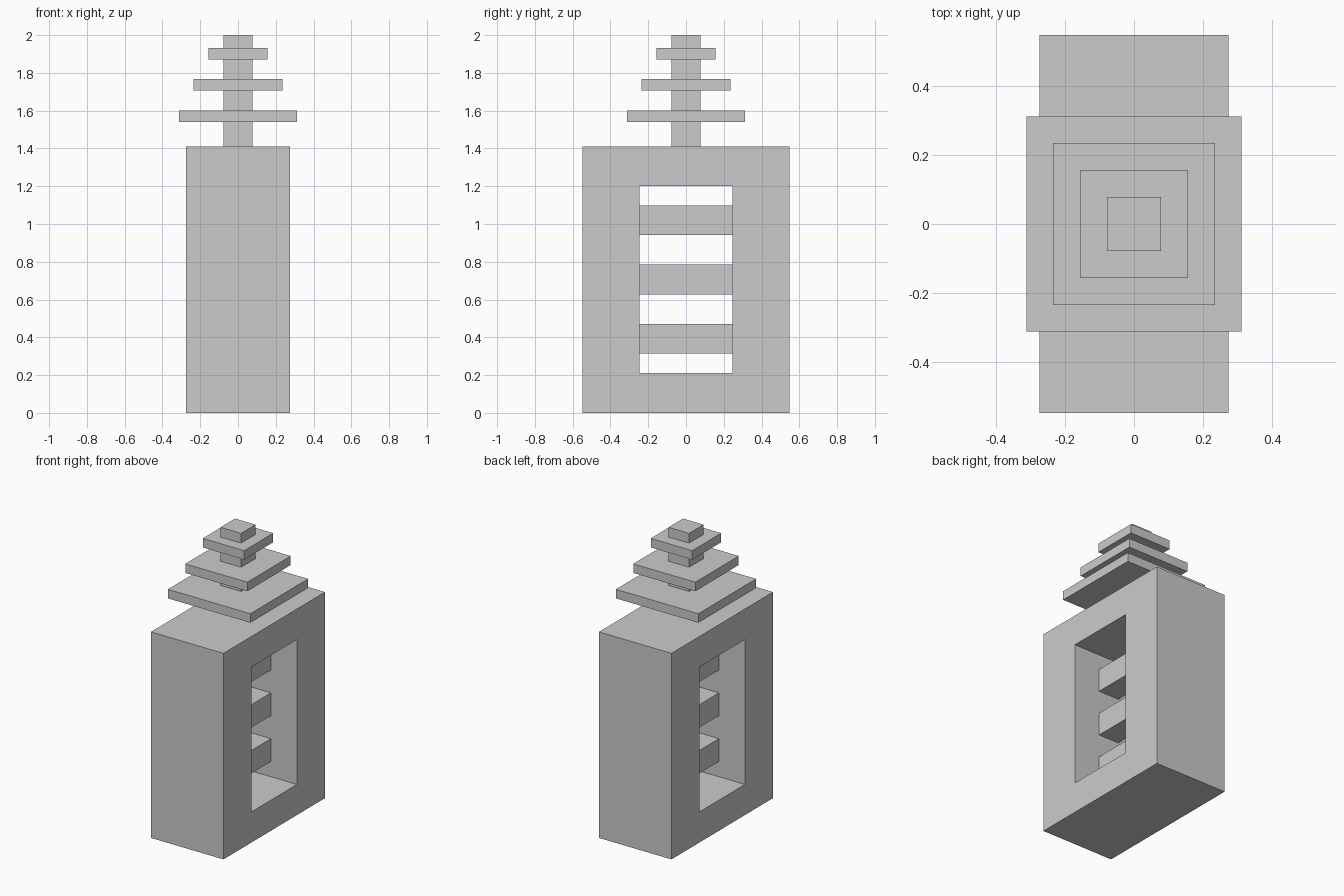
import bpy, bmesh

if "Cube" in bpy.data.objects:
    bpy.data.objects.remove(bpy.data.objects["Cube"])


def add_object(name, bm):
    bmesh.ops.recalc_face_normals(bm, faces=bm.faces)
    mesh = bpy.data.meshes.new(name)
    bm.to_mesh(mesh)
    bm.free()
    obj = bpy.data.objects.new(name, mesh)
    bpy.context.collection.objects.link(obj)
    return obj


def box(name, hx, hy, z0, z1):
    """Box centred on x = y = 0, from half sizes and a height range."""
    bm = bmesh.new()
    bmesh.ops.create_cube(bm, size=2)
    for v in bm.verts:
        v.co = (v.co.x * hx, v.co.y * hy, z0 if v.co.z < 0 else z1)
    return add_object(name, bm)


def window_frame(name, hx, outer, inner):
    """Rectangular frame in the YZ plane; outer and inner are (half y, z0, z1)."""
    bm = bmesh.new()

    def ring(x, rect):
        hy, z0, z1 = rect
        return [bm.verts.new((x, y, z))
                for y, z in ((-hy, z0), (hy, z0), (hy, z1), (-hy, z1))]

    # Section rings in order around the frame's wall
    rings = [ring(-hx, outer), ring(hx, outer), ring(hx, inner), ring(-hx, inner)]
    for k in range(4):
        a, b = rings[k], rings[(k + 1) % 4]
        for i in range(4):
            j = (i + 1) % 4
            bm.faces.new((a[i], a[j], b[j], b[i]))
    return add_object(name, bm)


# Main body with a window running through it along x
window_frame("body_frame", 0.2745, (0.549, 0, 1.411), (0.245, 0.21, 1.202))

# Slats across the window
for i in range(3):
    z = 0.314 + i * 0.3137
    box(f"window_slat_{i + 1}", 0.078, 0.245, z, z + 0.157)

# Central post on the roof
box("spire_post", 0.078, 0.078, 1.411, 2.0)

# Square plates shrinking up the post
for i, half in enumerate((0.3125, 0.235, 0.157)):
    z = 1.571 + i * 0.1655
    box(f"spire_plate_{i + 1}", half, half, z - 0.031, z + 0.031)
